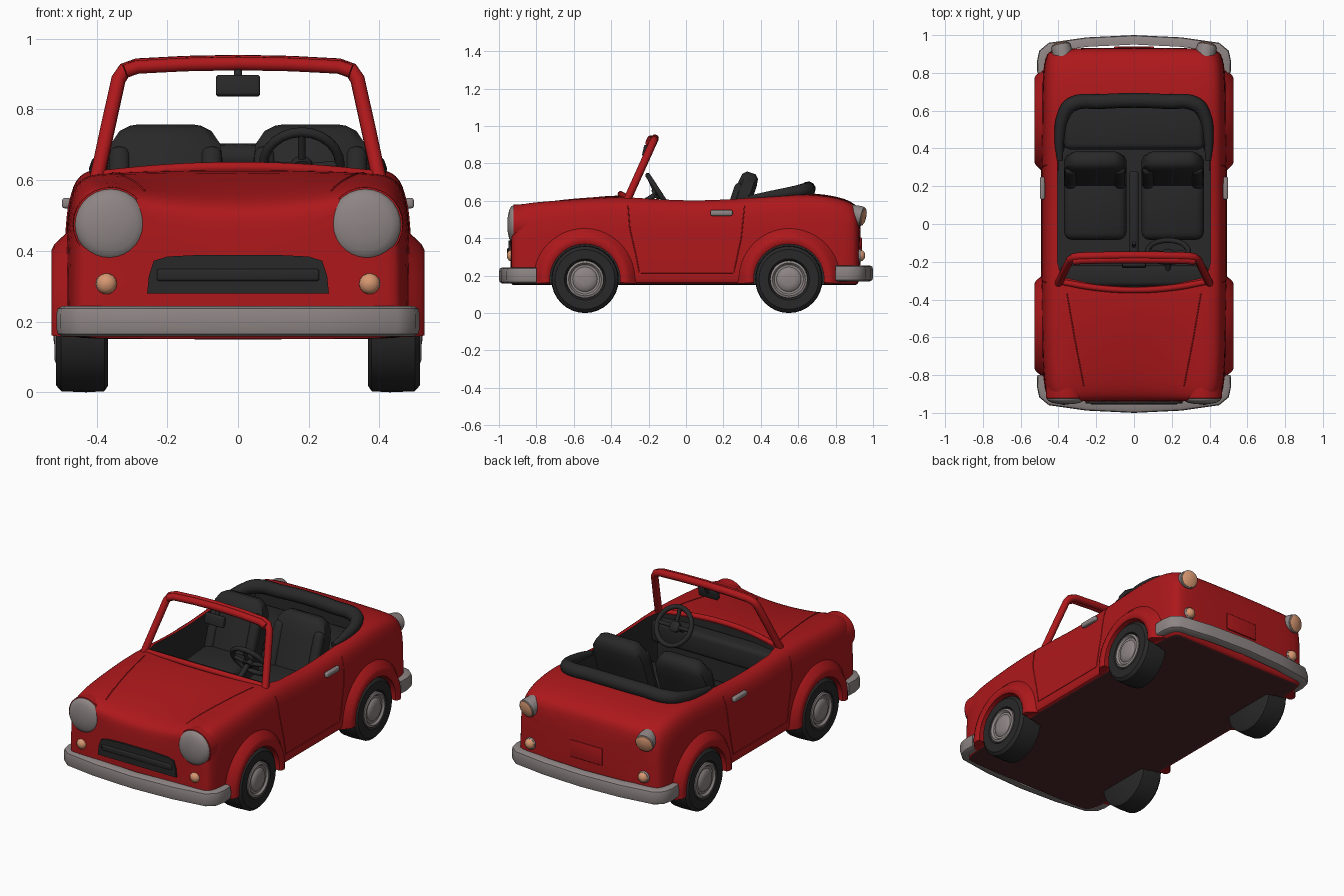
import bpy, bmesh, math
from mathutils import Vector, Euler
from mathutils.bvhtree import BVHTree

if "Cube" in bpy.data.objects:
    bpy.data.objects.remove(bpy.data.objects["Cube"])


def material(name, rgb):
    m = bpy.data.materials.new(name)
    m.diffuse_color = (*rgb, 1)
    m.use_nodes = True
    m.node_tree.nodes["Principled BSDF"].inputs["Base Color"].default_value = m.diffuse_color
    return m


RED = material("red paint", (0.42, 0.009, 0.011))
DARK = material("dark rubber", (0.021, 0.021, 0.022))
GREY = material("grey metal", (0.27, 0.235, 0.232))
AMBER = material("amber lens", (0.67, 0.31, 0.165))
UNDER = material("dark underbody", (0.075, 0.02, 0.023))


def add(name, data, *mats):
    ob = bpy.data.objects.new(name, data)
    for m in mats:
        data.materials.append(m)
    bpy.context.collection.objects.link(ob)
    return ob


def loft(name, rings, *mats, index=0):
    """Skin a list of closed rings and cap the ends."""
    bm = bmesh.new()
    vs = [[bm.verts.new(p) for p in r] for r in rings]
    n = len(vs[0])
    for a, b in zip(vs, vs[1:]):
        for i in range(n):
            bm.faces.new((a[i], a[(i + 1) % n], b[(i + 1) % n], b[i]))
    bm.faces.new(vs[0])
    bm.faces.new(vs[-1])
    bmesh.ops.recalc_face_normals(bm, faces=bm.faces)
    for f in bm.faces:
        f.material_index = index
    me = bpy.data.meshes.new(name)
    bm.to_mesh(me)
    bm.free()
    return add(name, me, *mats)


def lathe(name, prof, loc, axis, mat, seg=28, index=0):
    """Spin (radius, height) points round an axis."""
    q = Vector(axis).to_track_quat('Z', 'Y')
    rings = [[Vector(loc) + q @ Vector((max(r, 0.002) * math.cos(2 * math.pi * i / seg),
                                        max(r, 0.002) * math.sin(2 * math.pi * i / seg), h))
              for i in range(seg)] for r, h in prof]
    return loft(name, rings, *(mat if isinstance(mat, list) else [mat]), index=index)


def box(name, loc, size, mat, bevel=0.01, rx=0.0):
    m = Euler((rx, 0, 0)).to_matrix()
    corners = [(-.5, -.5), (.5, -.5), (.5, .5), (-.5, .5)]
    ob = loft(name, [[Vector(loc) + m @ Vector((a * size[0], b * size[1], c * size[2]))
                      for a, b in corners] for c in (-.5, .5)], mat)
    mod = ob.modifiers.new("bevel", 'BEVEL')
    mod.width, mod.segments = bevel, 3
    return ob


def tube(name, pts, radius, mat, radii=None, smooth=False, cyclic=False):
    cu = bpy.data.curves.new(name, 'CURVE')
    cu.dimensions, cu.bevel_depth, cu.bevel_resolution = '3D', radius, 3
    cu.use_fill_caps = True
    sp = cu.splines.new('BEZIER')
    sp.bezier_points.add(len(pts) - 1)
    sp.use_cyclic_u = cyclic
    sp.resolution_u = 6 if smooth else 1
    for i, (bp, p) in enumerate(zip(sp.bezier_points, pts)):
        bp.co = p
        bp.handle_left_type = bp.handle_right_type = 'AUTO' if smooth else 'VECTOR'
        bp.radius = radii[i] if radii else 1
    return add(name, cu, mat)


def bake(ob):
    """Replace an object by its evaluated mesh."""
    dg = bpy.context.evaluated_depsgraph_get()
    me = bpy.data.meshes.new_from_object(ob.evaluated_get(dg), depsgraph=dg)
    name = ob.name
    bpy.data.objects.remove(ob)
    new = bpy.data.objects.new(name, me)
    bpy.context.collection.objects.link(new)
    return new


def mirror_path(half):
    return half + [(-p[0], *p[1:]) for p in reversed(half) if abs(p[0]) > 1e-6]


# Body shell: stations of (y, half width, shoulder height, centre height)
stations = [(-.94, .42, .53, .47), (-.928, .455, .568, .51), (-.87, .478, .592, .55),
            (-.65, .49, .606, .60), (-.33, .49, .628, .645), (0, .49, .60, .60),
            (.3, .49, .615, .62), (.6, .49, .642, .65), (.8, .485, .622, .63),
            (.905, .467, .585, .59), (.935, .42, .53, .54)]


def section(y, w, zs, zc):
    half = [(0, y, .15), (w - .02, y, .15), (w, y, .16), (w, y, .25), (w - .002, y, .43),
            (w - .012, y, zs - .06), (w - .05, y, zs - .006), (w - .12, y, zs),
            (.24, y, zs * .4 + zc * .6), (0, y, zc)]
    return half + [(-x, b, c) for x, b, c in reversed(half[1:-1])]


body = loft("body", [section(*s) for s in stations], RED, DARK, UNDER)
body.modifiers.new("round", 'SUBSURF').levels = 2

# Cabin opening and wheel wells are cut out with dark inner faces
WHEELS = [(s, y) for s in (-1, 1) for y in (-.54, .55)]
rim = mirror_path([(0, -.335), (.2, -.32), (.385, -.28), (.405, -.2), (.405, .4),
                   (.385, .56), (.33, .635), (.15, .655), (0, .66)])
cutters = [loft("cabin_cutter", [[(x, y, z) for x, y in rim] for z in (.24, .9)],
                RED, DARK, index=1)]
for s, y in WHEELS:
    cutters.append(lathe("well_cutter", [(.19, 0), (.19, .2)], (s * .417, y, .18),
                         (s, 0, 0), [RED, DARK], 32, 1))
for c in cutters:
    c.hide_render = True
    mod = body.modifiers.new("cut", 'BOOLEAN')
    mod.operation, mod.object, mod.solver = 'DIFFERENCE', c, 'EXACT'
body = bake(body)
for c in cutters:
    bpy.data.objects.remove(c)
# The flat underside is darker
for f in body.data.polygons:
    if f.normal.z < -.9 and f.center.z < .165:
        f.material_index = 2
bm = bmesh.new()
bm.from_mesh(body.data)
surface = BVHTree.FromBMesh(bm)
bm.free()


def project(path, origin, direction):
    """Drop a densified path onto the body."""
    out = []
    for a, b in zip(path, path[1:]):
        for i in range(6):
            p = Vector(a).lerp(Vector(b), i / 5) + Vector(origin)
            hit = surface.ray_cast(p, Vector(direction))[0]
            if hit and (not out or (hit - out[-1]).length > .004):
                out.append(hit)
    return out


# Wheels, hubcaps and flared arches
for s, y in WHEELS:
    c, ax = (0, y, .18), (s, 0, 0)
    lathe("tyre", [(0, .367), (.16, .367), (.177, .378), (.18, .43), (.177, .5),
                   (.16, .515), (.11, .515), (.1, .5), (0, .5)], c, ax, DARK, 32)
    lathe("hubcap", [(.1, .495), (.1, .514), (.088, .519), (.078, .508), (.066, .508),
                     (.058, .517), (.03, .522), (0, .523)], c, ax, GREY)
    prof = [(.40, .188), (.52, .188), (.527, .198), (.528, .222), (.52, .238),
            (.497, .26), (.482, .275), (.40, .275)]
    loft("wheel_arch", [[(s * x, y + r * math.cos(a), .18 + r * math.sin(a)) for x, r in prof]
                        for a in (math.radians(-5 + 190 * i / 24) for i in range(25))], RED)

# Wraparound bumpers
for e, z0, name in ((-1, .201, "front_bumper"), (1, .212, "rear_bumper")):
    path = mirror_path([(.487, .80), (.489, .86), (.48, .905), (.445, .935), (.25, .963), (0, .975)])
    rings = []
    for i, p in enumerate(path):
        t = Vector(path[min(i + 1, len(path) - 1)]) - Vector(path[max(i - 1, 0)])
        n = Vector((-t.y, t.x)).normalized()
        if n.dot(Vector(p)) < 0:
            n = -n
        rings.append([(p[0] + n.x * u, e * (p[1] + n.y * u), z0 + v) for u, v in
                      ((-.025, -.043), (.008, -.043), (.021, -.036), (.025, -.02), (.025, .02),
                       (.021, .036), (.008, .043), (-.025, .043))])
    loft(name, rings, GREY)

# Lights: tail lights tip slightly outward and down under their rims
for s in (-1, 1):
    lathe("headlight_housing", [(.085, -.27), (.104, -.12), (.108, -.04), (.106, .012), (.09, .015)],
          (s * .36, -.91, .474), (0, -1, 0), RED)
    lathe("headlight", [(.1, -.02), (.101, .016), (.094, .026), (.075, .036), (.04, .043), (0, .045)],
          (s * .36, -.91, .474), (0, -1, 0), GREY)
    tail, ax = (s * .383, .922, .52), (s * .2, 1, -.22)
    lathe("tail_light_ring", [(.05, -.06), (.054, .0), (.053, .022), (.048, .026)], tail, ax, GREY, 16)
    lathe("tail_light", [(.049, 0), (.048, .029), (.035, .036), (0, .039)], tail, ax, AMBER, 16)
    for e in (-1, 1):
        lathe("indicator_ring", [(.033, -.05), (.035, .004), (.031, .01)],
              (s * .372, e * .925, .307), (0, e, 0), GREY, 14)
        lathe("indicator", [(.031, 0), (.029, .018), (.017, .03), (0, .033)],
              (s * .372, e * .925, .307), (0, e, 0), AMBER, 14)

# Grille with one broad slat, rear plate panel
shape = [(-.257, .28), (.257, .28), (.252, .33), (.238, .372), (.2, .384), (.1, .389),
         (-.1, .389), (-.2, .384), (-.238, .372), (-.252, .33)]
loft("grille", [[(x, y, z) for x, z in shape] for y in (-.90, -.949)], DARK)
box("grille_slat", (0, -.946, .332), (.46, .02, .035), DARK, .008)
box("rear_plate_panel", (0, .934, .355), (.21, .012, .1), RED, .004)

# Door seams, hood seams and door handles
for s in (-1, 1):
    door = [(0, -.31, .575), (0, -.30, .45), (0, -.265, .3), (0, -.25, .215), (0, .255, .215),
            (0, .295, .4), (0, .313, .575)]
    tube("door_seam", project(door, (s, 0, 0), (-s, 0, 0)), .003, RED)
    hood = [(s * .355, -.365, 0), (s * .315, -.6, 0), (s * .265, -.86, 0)]
    tube("hood_seam", project(hood, (0, 0, 1), (0, 0, -1)), .003, RED)
    box("door_handle", (s * .485, .19, .535), (.026, .12, .03), GREY, .009)

# Windscreen frame with a deeper header, cowl bar and mirror
frame = [(x, -.312 + (z - .61) * .45, z) for x, z in
         ((.4, .6), (.37, .74), (.338, .885), (.32, .912), (.285, .924), (.15, .931), (0, .934))]
tube("windscreen_frame", mirror_path(frame), .021, RED)
tube("windscreen_header", mirror_path([(x, y - .022, z - .004) for x, y, z in frame[3:]]), .02, RED)
tube("cowl_bar", mirror_path([(.395, -.305, .612), (.2, -.338, .63), (0, -.35, .636)]), .016, RED, smooth=True)
box("mirror", (0, -.215, .867), (.125, .03, .06), DARK, .008, -.2)
tube("mirror_stem", [(0, -.205, .87), (0, -.18, .925)], .012, DARK)

# Dashboard, console and steering wheel
box("dashboard", (0, -.275, .53), (.78, .11, .13), DARK, .025)
box("console", (0, .03, .31), (.05, .5, .15), DARK, .015)
tube("gear_lever", [(0, -.12, .36), (0, -.1, .48)], .01, DARK)
hub = Vector((.18, -.145, .645))
turn = Euler((math.radians(-57), 0, 0)).to_matrix()


def on_wheel(a, r, h=0):
    return hub + turn @ Vector((r * math.cos(a), r * math.sin(a), h))


tube("steering_wheel", [on_wheel(math.tau * i / 24, .108) for i in range(24)], .014, DARK, cyclic=True)
for a in (0, math.pi, -math.pi / 2):
    tube("steering_spoke", [on_wheel(a, .105), on_wheel(a, .01, -.015)], .011, DARK)
lathe("steering_hub", [(.03, -.03), (.032, -.005), (.02, .004), (0, .005)], hub, turn @ Vector((0, 0, 1)), DARK, 16)
tube("steering_column", [hub, on_wheel(0, 0, -.17)], .015, DARK)

# Seats: tapered backs with side bolsters
for s in (-1, 1):
    x = s * .205
    box("seat_cushion", (x, .08, .37), (.33, .32, .18), DARK, .04, .08)
    m = Euler((-.33, 0, 0)).to_matrix()
    loft("seat_back", [[Vector((x, .285, .56)) + m @ Vector((a * w, b * d, z)) for a, b in
                        ((-1, -.6), (-.8, -1), (.8, -1), (1, -.6), (1, .6), (.8, 1), (-.8, 1), (-1, .6))]
                       for z, w, d in ((-.2, .165, .045), (.07, .165, .05), (.14, .155, .05),
                                       (.18, .13, .044), (.2, .1, .025))], DARK)
    for t in (-1, 1):
        box("seat_bolster", (x + t * .13, .262, .53), (.06, .1, .33), DARK, .025, -.33)

# Rear shelf and folded soft top
box("rear_shelf", (0, .52, .49), (.74, .25, .16), DARK, .03)
top = [(.392, .335, .612), (.395, .45, .628), (.375, .57, .645), (.33, .632, .655), (.17, .648, .661), (0, .654, .664)]
tube("folded_top", mirror_path(top), .04, DARK,
     [.4, .65, .85, 1, 1, 1, 1, 1, .85, .65, .4], smooth=True)

# Bake everything and smooth it, keeping hard edges
for ob in list(bpy.context.scene.objects):
    bake(ob)
for ob in bpy.context.scene.objects:
    ob.select_set(True)
    bpy.context.view_layer.objects.active = ob
bpy.ops.object.shade_smooth_by_angle(angle=math.radians(40))
